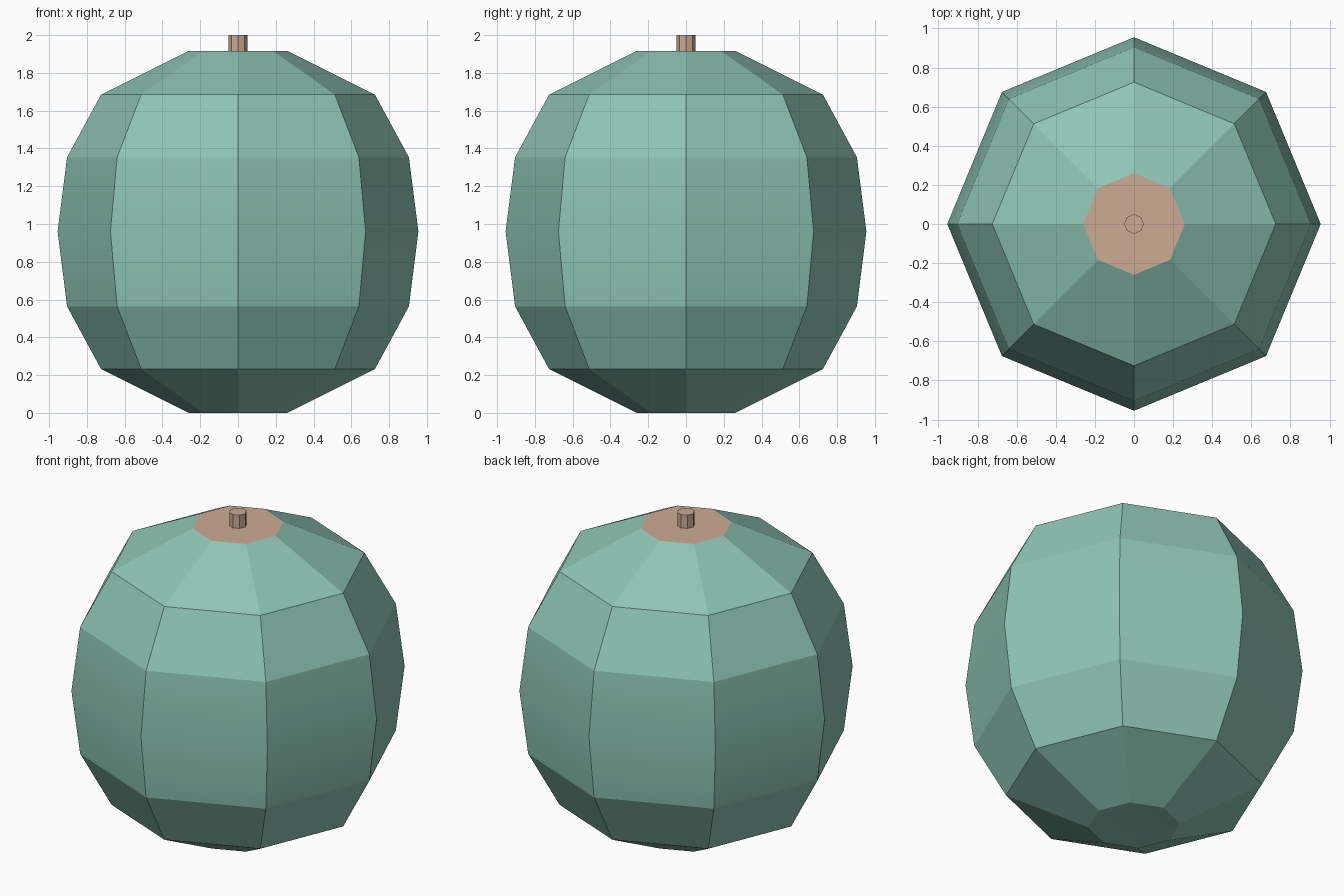
import bpy, bmesh, math

if "Cube" in bpy.data.objects:
    bpy.data.objects.remove(bpy.data.objects["Cube"])

SIDES = 8


def material(name, colour):
    mat = bpy.data.materials.new(name)
    mat.diffuse_color = (*colour, 1)
    mat.use_nodes = True
    mat.node_tree.nodes["Principled BSDF"].inputs["Base Color"].default_value = mat.diffuse_color
    return mat


def lathe(name, profile, mat, centre_z=None, top=False):
    """Stack octagonal rings (radius, z); optional bottom centre point and top face."""
    bm = bmesh.new()
    rings = []
    for r, z in profile:
        rings.append([bm.verts.new((r * math.cos(math.tau * i / SIDES),
                                    r * math.sin(math.tau * i / SIDES), z))
                      for i in range(SIDES)])
    for a, b in zip(rings, rings[1:]):
        for i in range(SIDES):
            j = (i + 1) % SIDES
            bm.faces.new((a[i], a[j], b[j], b[i]))
    if centre_z is not None:
        c = bm.verts.new((0, 0, centre_z))
        for i in range(SIDES):
            bm.faces.new((rings[0][(i + 1) % SIDES], rings[0][i], c))
    if top:
        bm.faces.new(rings[-1])
    mesh = bpy.data.meshes.new(name)
    bm.to_mesh(mesh)
    bm.free()
    mesh.materials.append(mat)
    obj = bpy.data.objects.new(name, mesh)
    bpy.context.collection.objects.link(obj)
    return obj


green = material("green_skin", (0.27, 0.56, 0.46))
tan = material("tan_stem", (0.61, 0.41, 0.30))

# Faceted body with a slightly dimpled base
half = [(0.26, 0.0), (0.725, 0.232), (0.905, 0.564)]
profile = half + [(0.955, 0.96)] + [(r, 1.917 - z) for r, z in reversed(half)]
body = lathe("body", profile, green, centre_z=0.015)

# Flat cap around the stem
lathe("top_cap", [(0.26, 1.917)], tan, top=True)

# Short stem
lathe("stem", [(0.05, 1.917), (0.05, 2.0)], tan, top=True)

# Soften only the shallow bend round the middle
bpy.context.view_layer.objects.active = body
body.select_set(True)
bpy.ops.object.shade_smooth_by_angle(angle=math.radians(18))
